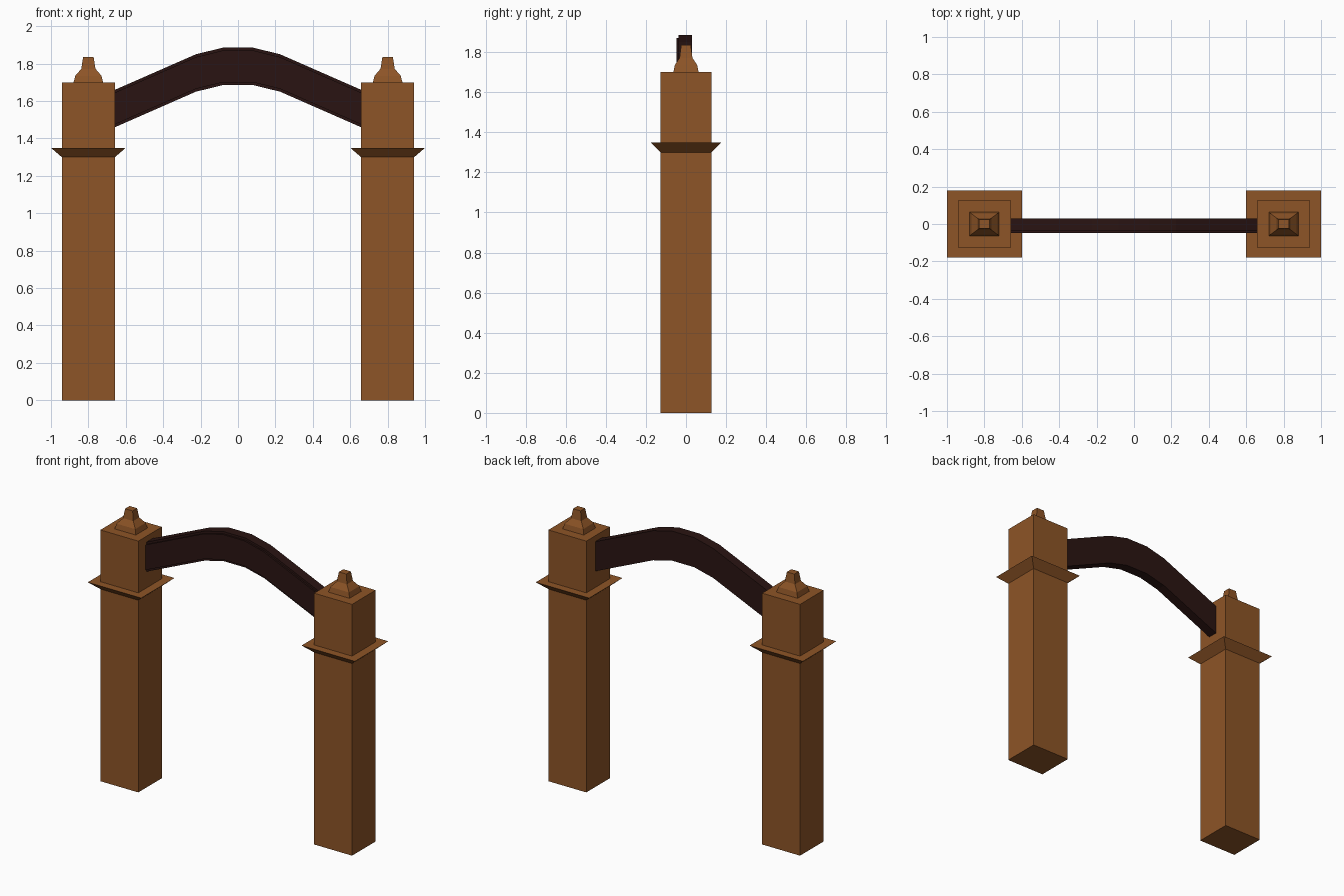
import bpy, bmesh

if "Cube" in bpy.data.objects:
    bpy.data.objects.remove(bpy.data.objects["Cube"])


def material(name, color):
    m = bpy.data.materials.new(name)
    m.diffuse_color = color
    m.use_nodes = True
    m.node_tree.nodes["Principled BSDF"].inputs["Base Color"].default_value = m.diffuse_color
    return m


wood = material("brown_wood", (0.27, 0.09, 0.02, 1))
dark = material("dark_wood", (0.023, 0.007, 0.006, 1))


def finish(name, bm, mat):
    bmesh.ops.recalc_face_normals(bm, faces=bm.faces)
    mesh = bpy.data.meshes.new(name)
    bm.to_mesh(mesh)
    bm.free()
    mesh.materials.append(mat)
    ob = bpy.data.objects.new(name, mesh)
    bpy.context.collection.objects.link(ob)
    return ob


def loft(name, rings, mat):
    """Skin a list of closed point rings and cap both ends."""
    bm = bmesh.new()
    loops = [[bm.verts.new(p) for p in ring] for ring in rings]
    n = len(loops[0])
    for a, b in zip(loops, loops[1:]):
        for i in range(n):
            j = (i + 1) % n
            bm.faces.new((a[i], a[j], b[j], b[i]))
    bm.faces.new(loops[0][::-1])
    bm.faces.new(loops[-1])
    return finish(name, bm, mat)


def rect(cx, hx, hy, z):
    return [(cx - hx, -hy, z), (cx + hx, -hy, z), (cx + hx, hy, z), (cx - hx, hy, z)]


# Half width, half depth and height up the pillar and its finial
pillar = [(0.142, 0.126, 0), (0.142, 0.126, 1.30), (0.2, 0.178, 1.35),
          (0.142, 0.126, 1.35), (0.142, 0.126, 1.70)]
finial = [(0.079, 0.063, 1.70), (0.07, 0.056, 1.735),
          (0.038, 0.032, 1.772), (0.028, 0.024, 1.835)]

for side, cx in (("left", -0.8), ("right", 0.8)):
    loft(side + "_pillar", [rect(cx, *p) for p in pillar], wood)
    loft(side + "_finial", [rect(cx, *p) for p in finial], wood)

# Arched beam: top line swept with a section that has a thin raised front panel
half = [(0.082, 1.885), (0.225, 1.85), (0.658, 1.66)]
path = [(-x, z) for x, z in reversed(half)] + half
section = [(0.03, 0), (0.03, -0.2), (-0.037, -0.2), (-0.037, -0.185),
           (-0.048, -0.185), (-0.048, -0.015), (-0.037, -0.015), (-0.037, 0)]
loft("arch_beam", [[(x, y, z + dz) for y, dz in section] for x, z in path], dark)
